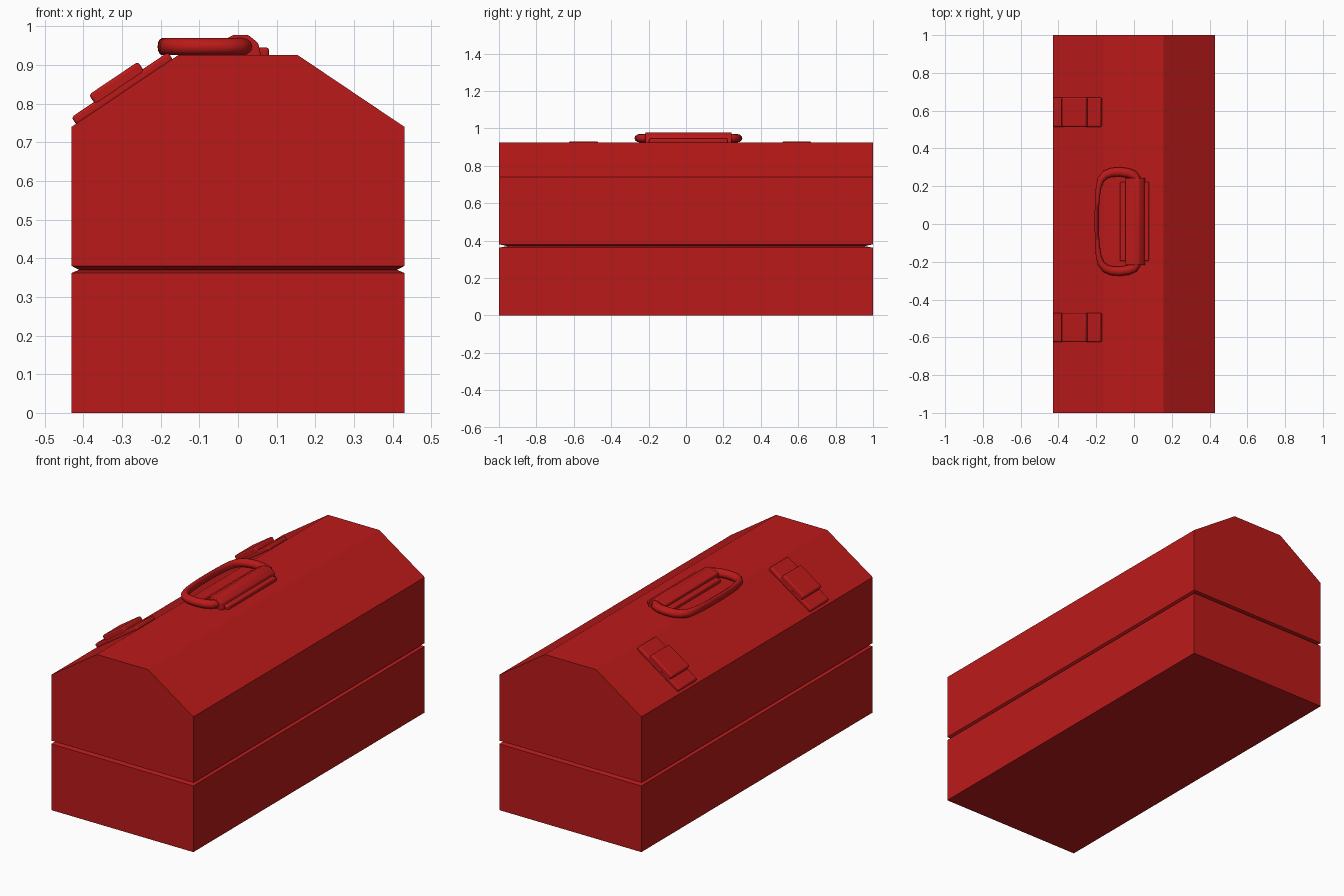
import bpy, bmesh, math
from mathutils import Vector

if "Cube" in bpy.data.objects:
    bpy.data.objects.remove(bpy.data.objects["Cube"])

red = bpy.data.materials.new("red_paint")
red.diffuse_color = (0.5, 0.01, 0.01, 1)
red.use_nodes = True
red.node_tree.nodes["Principled BSDF"].inputs["Base Color"].default_value = red.diffuse_color


def loft(name, rings, closed=False, bevel=0, smooth=False):
    """Skin equal-length rings of points; cap the ends unless closed."""
    bm = bmesh.new()
    vs = [[bm.verts.new(p) for p in r] for r in rings]
    n = len(vs[0])
    pairs = list(zip(vs, vs[1:])) + ([(vs[-1], vs[0])] if closed else [])
    for a, b in pairs:
        for i in range(n):
            j = (i + 1) % n
            bm.faces.new((a[i], a[j], b[j], b[i]))
    if not closed:
        bm.faces.new(vs[0])
        bm.faces.new(vs[-1])
    bmesh.ops.recalc_face_normals(bm, faces=bm.faces)
    me = bpy.data.meshes.new(name)
    bm.to_mesh(me)
    bm.free()
    ob = bpy.data.objects.new(name, me)
    bpy.context.collection.objects.link(ob)
    me.materials.append(red)
    if bevel:
        m = ob.modifiers.new("rounded_edges", 'BEVEL')
        m.width, m.segments = bevel, 3
    if smooth:
        bpy.ops.object.select_all(action='DESELECT')
        ob.select_set(True)
        bpy.context.view_layer.objects.active = ob
        bpy.ops.object.shade_smooth_by_angle(angle=math.radians(50))
    return ob


def rect(hx, hy, z):
    return [(-hx, -hy, z), (hx, -hy, z), (hx, hy, z), (-hx, hy, z)]


def prism(name, profile, y0, y1, bevel):
    return loft(name, [[(x, y, z) for x, z in profile] for y in (y0, y1)],
                bevel=bevel, smooth=True)


# Box halves, each chamfered in towards the seam
loft("base", [rect(0.43, 1, 0), rect(0.43, 1, 0.362), rect(0.411, 0.955, 0.37)])
loft("lid", [rect(0.411, 0.955, 0.37), rect(0.43, 1, 0.38),
             rect(0.43, 1, 0.74), rect(0.155, 1, 0.925)])

# Latches lying on the left slope
along = Vector((0.275, 0.185)).normalized()
out = Vector((-along.y, along.x))
corner = Vector((-0.43, 0.74))


def slope_box(name, u0, u1, n0, n1, y):
    pts = [corner + along * u + out * n
           for u, n in ((u0, n0), (u1, n0), (u1, n1), (u0, n1))]
    prism(name, pts, y - 0.078, y + 0.078, 0.008)


for tag, y in (("rear", 0.592), ("front", -0.548)):
    slope_box("latch_plate_" + tag, 0.013, 0.314, -0.004, 0.021, y)
    slope_box("latch_clasp_" + tag, 0.083, 0.236, 0.010, 0.044, y)

# Handle mount: flat plate and hinge cover
cy = 0.013
prism("handle_plate", [(-0.075, 0.92), (0.08, 0.92), (0.08, 0.945), (-0.075, 0.945)],
      cy - 0.21, cy + 0.21, 0.007)
prism("hinge_cover", [(-0.045, 0.922), (0.06, 0.922), (0.052, 0.957), (0.027, 0.977),
                      (-0.012, 0.977), (-0.045, 0.96)],
      cy - 0.231, cy + 0.231, 0.004)

# Handle loop: half path of (x, y, width), mirrored to a closed ring
half = [(-0.197, 0.05, 0.022), (-0.194, 0.12, 0.024), (-0.187, 0.185, 0.03),
        (-0.175, 0.222, 0.038), (-0.153, 0.247, 0.044), (-0.12, 0.260, 0.048),
        (-0.075, 0.263, 0.05), (-0.03, 0.257, 0.05), (0.0, 0.245, 0.048),
        (0.015, 0.225, 0.044), (0.017, 0.19, 0.036), (0.017, 0.05, 0.036)]
path = half + [(x, -y, w) for x, y, w in reversed(half)]
rings = []
for i, (x, y, w) in enumerate(path):
    a, b = path[i - 1], path[(i + 1) % len(path)]
    t = Vector((b[0] - a[0], b[1] - a[1])).normalized()
    ring = []
    for k in range(12):
        ang = math.tau * k / 12
        s = math.cos(ang) * w / 2
        ring.append((x - t.y * s, cy + y + t.x * s, 0.947 + 0.022 * math.sin(ang)))
    rings.append(ring)
loft("handle", rings, closed=True, smooth=True)
